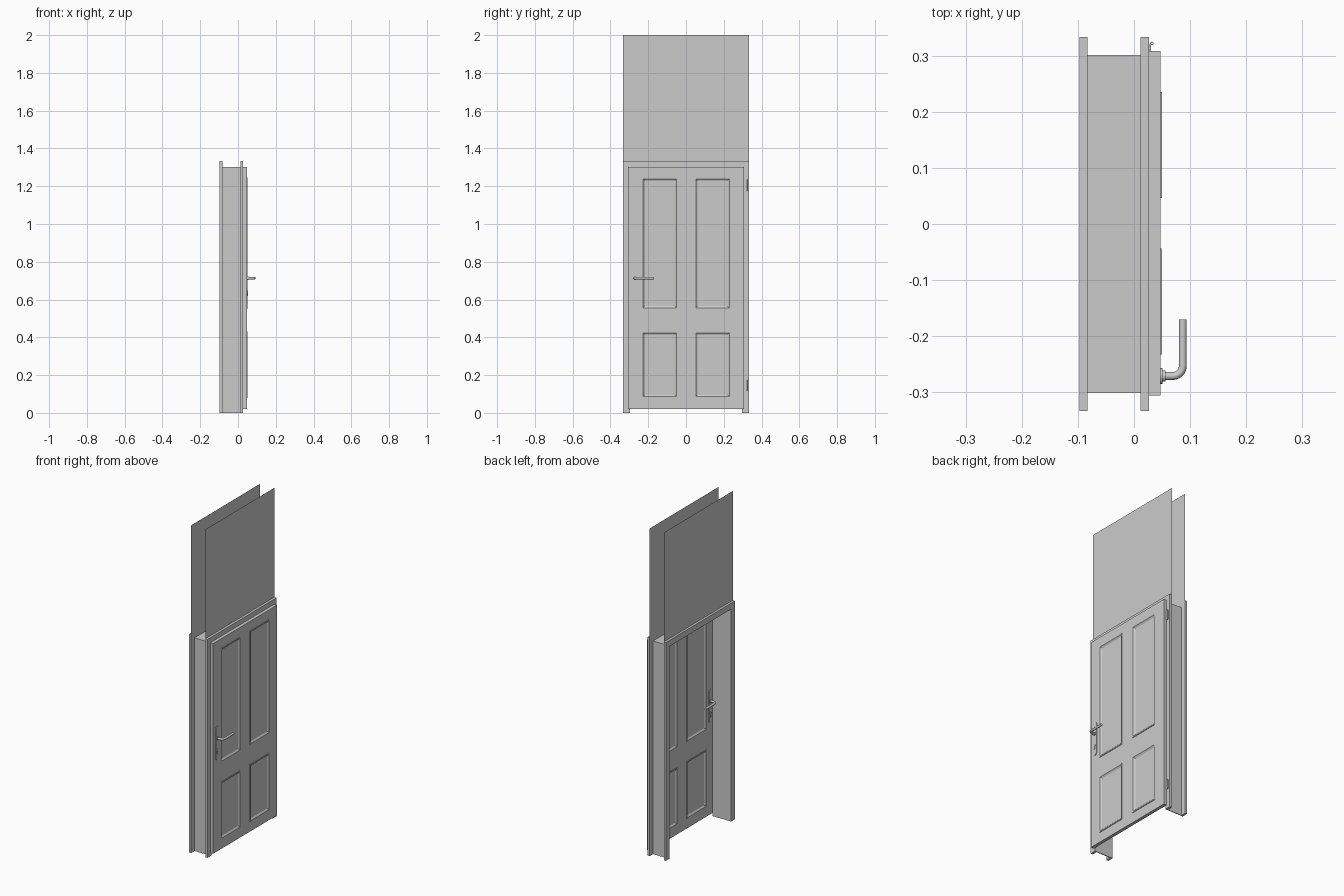
import bpy, bmesh
from math import sin, cos, pi
from mathutils import Vector

if "Cube" in bpy.data.objects:
    bpy.data.objects.remove(bpy.data.objects["Cube"])

DOOR_MID = 0.037      # x of the door's centre plane
DOOR_T = 0.020


def finish(name, bm, smooth=False):
    bmesh.ops.recalc_face_normals(bm, faces=bm.faces)
    me = bpy.data.meshes.new(name)
    bm.to_mesh(me)
    bm.free()
    ob = bpy.data.objects.new(name, me)
    bpy.context.collection.objects.link(ob)
    if smooth:
        bpy.context.view_layer.objects.active = ob
        ob.select_set(True)
        bpy.ops.object.shade_smooth_by_angle(angle=0.6)
        ob.select_set(False)
    return ob


def sweep(name, y0, y1, z0, z1, profile, closed):
    """Mitred sweep of (outward offset, x) profile round a rectangle, or three sides of it."""
    corners = [(y0, z0, -1, -1), (y0, z1, -1, 1), (y1, z1, 1, 1), (y1, z0, 1, -1)]
    bm = bmesh.new()
    rings = []
    for y, z, sy, sz in corners:
        if not closed and sz < 0:
            sz = 0
        rings.append([bm.verts.new((x, y + sy * o, z + sz * o)) for o, x in profile])
    n = len(profile)
    for i in range(4 if closed else 3):
        a, b = rings[i], rings[(i + 1) % 4]
        for j in range(n):
            k = (j + 1) % n
            bm.faces.new((a[j], a[k], b[k], b[j]))
    if not closed:
        bm.faces.new(rings[0])
        bm.faces.new(rings[3])
    return finish(name, bm)


def tube(name, points, r, sides=14):
    """Round bar along a path lying in the xy plane."""
    pts = [Vector(p) for p in points]
    bm = bmesh.new()
    rings = []
    for i, p in enumerate(pts):
        t = (pts[min(i + 1, len(pts) - 1)] - pts[max(i - 1, 0)]).normalized()
        side = t.cross(Vector((0, 0, 1)))
        rings.append([bm.verts.new(p + side * r * cos(a) + Vector((0, 0, r * sin(a))))
                      for a in (2 * pi * k / sides for k in range(sides))])
    for a, b in zip(rings, rings[1:]):
        for j in range(sides):
            k = (j + 1) % sides
            bm.faces.new((a[j], a[k], b[k], b[j]))
    bm.faces.new(rings[0])
    bm.faces.new(rings[-1])
    return finish(name, bm, True)


def box(name, lo, hi):
    bm = bmesh.new()
    bmesh.ops.create_cube(bm, size=1)
    for v in bm.verts:
        v.co = [l + (c + 0.5) * (h - l) for c, l, h in zip(v.co, lo, hi)]
    return finish(name, bm)


def prism(name, outline, x0, x1, smooth=True):
    """Extrude a (y, z) outline along x."""
    bm = bmesh.new()
    f = bm.faces.new([bm.verts.new((x0, y, z)) for y, z in outline])
    res = bmesh.ops.extrude_face_region(bm, geom=[f])
    moved = [g for g in res["geom"] if isinstance(g, bmesh.types.BMVert)]
    bmesh.ops.translate(bm, verts=moved, vec=(x1 - x0, 0, 0))
    return finish(name, bm, smooth)


# Frame: lining and the two casings, open at the floor
IN_Y, IN_Z = 0.296, 1.296
for name, off, x0, x1 in [("jamb_lining", 0.005, -0.083, 0.012),
                          ("casing_back", 0.037, -0.097, -0.083),
                          ("casing_front", 0.037, 0.012, 0.027)]:
    sweep(name, -IN_Y, IN_Y, 0, IN_Z, [(0, x0), (off, x0), (off, x1), (0, x1)], False)

# Wall sheets above the door
for name, x in [("wall_sheet_back", -0.083), ("wall_sheet_front", 0.012)]:
    bm = bmesh.new()
    bm.faces.new([bm.verts.new((x, y, z)) for y, z in
                  [(-0.333, 1.333), (0.333, 1.333), (0.333, 2), (-0.333, 2)]])
    finish(name, bm)

# Door leaf with four panel openings
ys = [-0.306, -0.233, -0.044, 0.046, 0.235, 0.308]
zs = [0.02, 0.08, 0.43, 0.55, 1.245, 1.303]
bm = bmesh.new()
grid = [[bm.verts.new((DOOR_MID, y, z)) for z in zs] for y in ys]
for i in range(5):
    for j in range(5):
        if not (i % 2 and j % 2):
            bm.faces.new((grid[i][j], grid[i + 1][j], grid[i + 1][j + 1], grid[i][j + 1]))
leaf = finish("door_leaf", bm)
mod = leaf.modifiers.new("thickness", 'SOLIDIFY')
mod.thickness = DOOR_T
mod.offset = 0

# Panels and the mouldings round them on both faces
for i in (1, 3):
    for j in (1, 3):
        y0, y1, z0, z1 = ys[i], ys[i + 1], zs[j], zs[j + 1]
        box("door_panel", (DOOR_MID - 0.006, y0, z0), (DOOR_MID + 0.006, y1, z1))
        for s in (-1, 1):
            prof = [(0, 0.005), (0, 0.013), (-0.006, 0.013), (-0.010, 0.010),
                    (-0.016, 0.006), (-0.016, 0.005)]
            sweep("panel_moulding", y0, y1, z0, z1,
                  [(o, DOOR_MID + s * d) for o, d in prof], True)

# Handle sets, one on each face
HY, HZ = -0.271, 0.713
for s in (-1, 1):
    def X(d):
        return DOOR_MID + s * d
    plate = [(HY + 0.014 * cos(a), c + 0.014 * sin(a))
             for c, start in ((0.771, 0), (0.594, pi))
             for a in (start + pi * k / 8 for k in range(9))]
    prism("handle_plate", plate, X(0.009), X(0.014))
    tube("handle_collar", [(X(0.012), HY, HZ), (X(0.019), HY, HZ)], 0.010, 18)
    bend = [(X(0.032 + 0.018 * sin(a)), HY + 0.018 * (1 - cos(a)), HZ)
            for a in (pi / 2 * k / 6 for k in range(7))]
    tube("handle_lever", [(X(0.012), HY, HZ)] + bend + [(X(0.050), -0.170, HZ)], 0.007)
    tube("lock_cylinder", [(X(0.012), HY, 0.640), (X(0.017), HY, 0.640)], 0.007)
    box("lock_cylinder_tail", (min(X(0.012), X(0.017)), HY - 0.003, 0.618),
        (max(X(0.012), X(0.017)), HY + 0.003, 0.636))

# Hinges
for z in (0.145, 1.205):
    box("hinge_leaf", (0.0275, 0.300, z - 0.027), (0.0305, 0.322, z + 0.027))
    pin = [(0.032 + 0.003 * cos(pi * k / 5), 0.322 + 0.003 * sin(pi * k / 5)) for k in range(10)]
    bm = bmesh.new()
    f = bm.faces.new([bm.verts.new((x, y, z - 0.03)) for x, y in pin])
    res = bmesh.ops.extrude_face_region(bm, geom=[f])
    bmesh.ops.translate(bm, vec=(0, 0, 0.06),
                        verts=[g for g in res["geom"] if isinstance(g, bmesh.types.BMVert)])
    finish("hinge_pin", bm, True)
